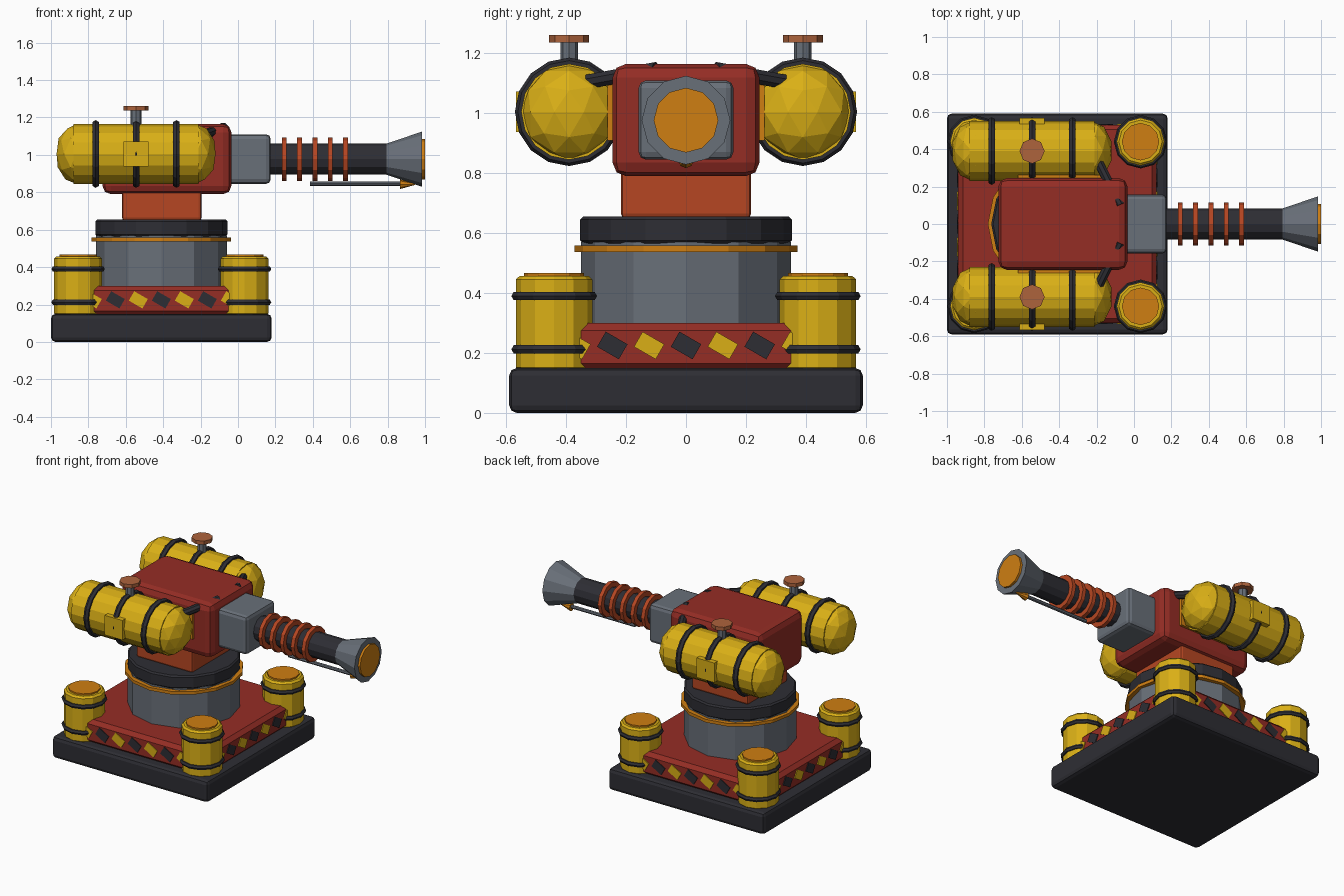
import bpy, bmesh, math
from mathutils import Matrix, Vector

if "Cube" in bpy.data.objects:
    bpy.data.objects.remove(bpy.data.objects["Cube"])


def mat(name, r, g, b):
    m = bpy.data.materials.new(name)
    m.diffuse_color = (r, g, b, 1)
    m.use_nodes = True
    m.node_tree.nodes["Principled BSDF"].inputs["Base Color"].default_value = m.diffuse_color
    return m


YELLOW = mat("yellow", 0.70, 0.43, 0.008)
RED = mat("dark red", 0.30, 0.026, 0.018)
DARK = mat("charcoal", 0.027, 0.027, 0.034)
GREY = mat("steel grey", 0.14, 0.16, 0.19)
ORANGE = mat("orange", 0.62, 0.21, 0.006)
RUST = mat("red orange", 0.47, 0.062, 0.016)
COPPER = mat("copper", 0.42, 0.125, 0.045)

CX = -0.41          # centre of the base and turret
X_AXIS = Matrix.Rotation(math.pi / 2, 4, 'Y')


def finish(bm, name, m):
    bmesh.ops.recalc_face_normals(bm, faces=bm.faces)
    me = bpy.data.meshes.new(name)
    bm.to_mesh(me)
    bm.free()
    me.materials.append(m)
    ob = bpy.data.objects.new(name, me)
    bpy.context.collection.objects.link(ob)
    return ob


def box(name, m, lo, hi, bevel=0.0, seg=2, turn=None):
    bm = bmesh.new()
    lo, hi = Vector(lo), Vector(hi)
    bmesh.ops.create_cube(bm, size=1, matrix=Matrix.Translation((lo + hi) / 2)
                          @ Matrix.Diagonal((*(hi - lo), 1)))
    if bevel:
        bmesh.ops.bevel(bm, geom=bm.edges[:], offset=bevel, segments=seg,
                        profile=0.5, affect='EDGES')
    if turn:
        bm.transform(turn)
    return finish(bm, name, m)


def rod(name, m, a, b, r1, r2=None, sides=12, bevel=0.0):
    """Cylinder or cone from point a to point b."""
    a, b = Vector(a), Vector(b)
    bm = bmesh.new()
    bmesh.ops.create_cone(bm, cap_ends=True, segments=sides, radius1=r1,
                          radius2=r1 if r2 is None else r2, depth=(b - a).length)
    if bevel:
        rims = [e for e in bm.edges if abs(e.verts[0].co.z - e.verts[1].co.z) < 1e-5]
        bmesh.ops.bevel(bm, geom=rims, offset=bevel, segments=1, affect='EDGES')
    spin = Vector((0, 0, 1)).rotation_difference(b - a).to_matrix().to_4x4()
    bm.transform(Matrix.Translation((a + b) / 2) @ spin)
    return finish(bm, name, m)


def band(name, m, centre, radius, thick, turn=Matrix(), sides=16):
    """Ring with a six-sided section."""
    bm = bmesh.new()
    rings = []
    for i in range(sides):
        a = 2 * math.pi * i / sides
        ring = []
        for j in range(6):
            b = math.pi * j / 3
            r = radius + thick * math.cos(b)
            ring.append(bm.verts.new((r * math.cos(a), r * math.sin(a), thick * math.sin(b))))
        rings.append(ring)
    for i in range(sides):
        p, q = rings[i], rings[(i + 1) % sides]
        for j in range(6):
            k = (j + 1) % 6
            bm.faces.new((p[j], q[j], q[k], p[k]))
    bm.transform(Matrix.Translation(centre) @ turn)
    return finish(bm, name, m)


# Base slab and red deck
box("base_slab", DARK, (-1, -0.59, 0), (0.18, 0.59, 0.15), 0.025)
box("base_deck", RED, (CX - 0.53, -0.53, 0.14), (CX + 0.53, 0.53, 0.30), 0.025, 1)

# Hazard plates on all four sides of the deck
for side in range(4):
    for i in range(-3, 4):
        place = (Matrix.Translation((CX, 0, 0.225)) @ Matrix.Rotation(side * math.pi / 2, 4, 'Z')
                 @ Matrix.Translation((i * 0.123, -0.531, 0)) @ Matrix.Rotation(math.radians(30), 4, 'Y'))
        box("hazard_plate", YELLOW if i % 2 else DARK,
            (-0.042, -0.0045, -0.029), (0.042, 0.0045, 0.029), turn=place)

# Corner canisters
for x in (CX - 0.445, CX + 0.445):
    for y in (-0.44, 0.44):
        rod("canister", YELLOW, (x, y, 0.14), (x, y, 0.457), 0.128, bevel=0.012)
        rod("canister_lid", ORANGE, (x, y, 0.44), (x, y, 0.467), 0.10)
        for z in (0.212, 0.39):
            band("canister_band", DARK, (x, y, z), 0.127, 0.016, sides=12)

# Turntable
rod("pedestal", GREY, (CX, 0, 0.29), (CX, 0, 0.57), 0.35)
rod("pedestal_ring", ORANGE, (CX, 0, 0.537), (CX, 0, 0.558), 0.372, sides=16)
rod("turntable", DARK, (CX, 0, 0.565), (CX, 0, 0.655), 0.353, sides=16, bevel=0.01)
box("neck", RUST, (-0.62, -0.217, 0.65), (-0.195, 0.217, 0.82), 0.015)

# Main body and barrel mount
box("body", RED, (-0.725, -0.245, 0.79), (-0.035, 0.245, 1.165), 0.045)
box("barrel_mount", GREY, (-0.06, -0.158, 0.845), (0.175, 0.158, 1.11), 0.025)

# Barrel, cooling rings and nozzle
BZ = 0.977
rod("barrel", DARK, (0.15, 0, BZ), (0.8, 0, BZ), 0.083)
for i in range(5):
    x = 0.247 + i * 0.082
    rod("cooling_ring", RUST, (x - 0.013, 0, BZ), (x + 0.013, 0, BZ), 0.116)
rod("nozzle", GREY, (0.77, 0, BZ), (0.985, 0, BZ), 0.075, 0.148)
rod("nozzle_glow", ORANGE, (0.96, 0, BZ), (1.0, 0, BZ), 0.108)
rod("pilot_pipe", GREY, (0.385, 0, 0.847), (0.88, 0, 0.847), 0.012, sides=8)
rod("pilot_tip", ORANGE, (0.865, 0, 0.843), (0.945, 0, 0.843), 0.026, 0.004, sides=8)

# Side tanks
TX, TZ, TR = -0.545, 1.005, 0.16
for s in (-1, 1):
    y = s * 0.39
    rod("tank", YELLOW, (TX - 0.335, y, TZ), (TX + 0.335, y, TZ), TR, sides=16)
    for e in (-1, 1):
        bm = bmesh.new()
        bmesh.ops.create_icosphere(bm, subdivisions=2, radius=TR)
        bm.transform(Matrix.Translation((TX + e * 0.32, y, TZ)) @ Matrix.Diagonal((0.69, 1, 1, 1)))
        finish(bm, "tank_end", YELLOW)
    for dx in (-0.216, 0, 0.216):
        band("tank_band", DARK, (TX + dx, y, TZ), 0.161, 0.02, X_AXIS)
    # Clasp, valve, bracket and hose
    box("tank_clasp", YELLOW, (TX - 0.067, min(s * 0.53, s * 0.568), TZ - 0.067),
        (TX + 0.067, max(s * 0.53, s * 0.568), TZ + 0.067))
    rod("valve_stem", GREY, (TX, y, 1.14), (TX, y, 1.245), 0.029, sides=8)
    rod("valve_cap", COPPER, (TX, y, 1.237), (TX, y, 1.262), 0.067, sides=8)
    box("tank_bracket", ORANGE, (-0.62, min(s * 0.2, s * 0.262), 0.91),
        (-0.16, max(s * 0.2, s * 0.262), 1.10))
    rod("fuel_hose", DARK, (-0.19, s * 0.33, 1.105), (-0.075, s * 0.1, 1.147), 0.026, sides=8)
